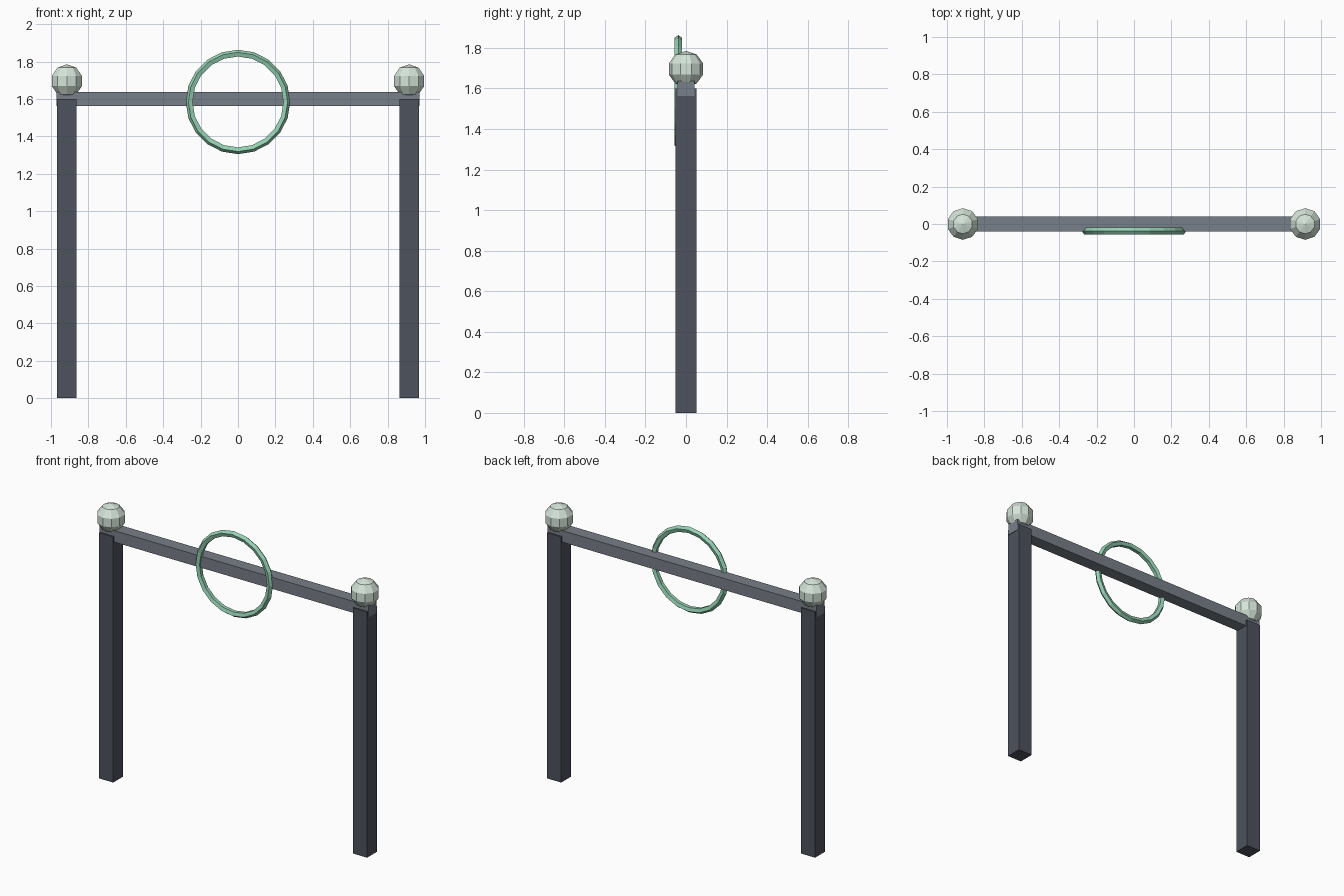
import bpy
from math import pi

if "Cube" in bpy.data.objects:
    bpy.data.objects.remove(bpy.data.objects["Cube"])


def material(name, rgb):
    m = bpy.data.materials.new(name)
    m.diffuse_color = (*rgb, 1)
    m.use_nodes = True
    m.node_tree.nodes["Principled BSDF"].inputs["Base Color"].default_value = m.diffuse_color
    return m


POST = material("dark_slate", (0.075, 0.085, 0.11))
BEAM = material("slate", (0.19, 0.215, 0.25))
GLOBE = material("pale_mint", (0.66, 0.78, 0.69))
RING = material("green", (0.30, 0.64, 0.45))


def finish(name, mat):
    ob = bpy.context.object
    ob.name = ob.data.name = name
    ob.data.materials.append(mat)
    return ob


def box(name, centre, size, mat):
    bpy.ops.mesh.primitive_cube_add(size=1, location=centre)
    bpy.context.object.scale = size
    bpy.ops.object.transform_apply(location=False, rotation=False, scale=True)
    return finish(name, mat)


POST_X = 0.915

# Upright posts, each with a faceted globe on top
for side, s in (("left", -1), ("right", 1)):
    box(f"{side}_post", (s * POST_X, 0, 0.8), (0.103, 0.103, 1.6), POST)
    bpy.ops.mesh.primitive_uv_sphere_add(
        segments=10, ring_count=5, radius=0.089, location=(s * POST_X, 0, 1.696))
    finish(f"{side}_globe", GLOBE)

# Crossbeam running just past the posts
box("crossbeam", (0, 0, 1.6), (1.94, 0.082, 0.075), BEAM)

# Ring set into the front of the beam
bpy.ops.mesh.primitive_torus_add(
    major_segments=20, minor_segments=5, major_radius=0.259, minor_radius=0.02,
    location=(0, -0.038, 1.584), rotation=(pi / 2, 0, 0))
finish("ring", RING)
